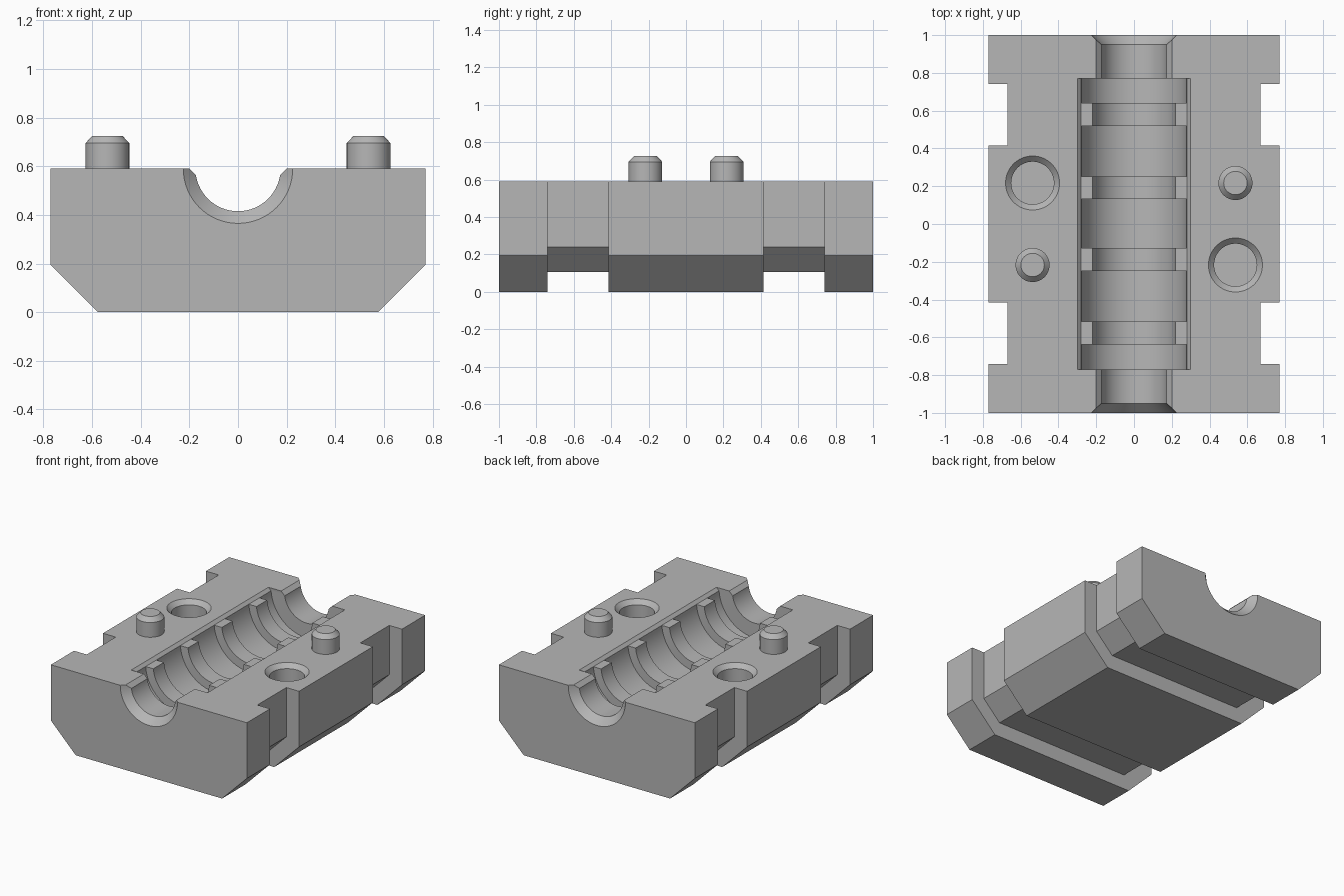
import bpy, bmesh, math
from mathutils import Matrix

cube = bpy.data.objects.get("Cube")
if cube:
    bpy.data.objects.remove(cube, do_unlink=True)

TOP = 0.59

grey = bpy.data.materials.new("plain grey")
grey.use_nodes = True
colour = (0.47, 0.47, 0.47, 1)
grey.diffuse_color = colour
grey.node_tree.nodes["Principled BSDF"].inputs["Base Color"].default_value = colour


def finish(name, bm):
    bmesh.ops.recalc_face_normals(bm, faces=bm.faces)
    mesh = bpy.data.meshes.new(name)
    bm.to_mesh(mesh)
    bm.free()
    mesh.materials.append(grey)
    obj = bpy.data.objects.new(name, mesh)
    bpy.context.collection.objects.link(obj)
    return obj


def prism(name, half, y0, y1):
    """Mirror half an x-z outline and extrude it along y."""
    outline = half + [(-x, z) for x, z in reversed(half)]
    bm = bmesh.new()
    face = bm.faces.new([bm.verts.new((x, y0, z)) for x, z in outline])
    out = bmesh.ops.extrude_face_region(bm, geom=[face])
    moved = [v for v in out["geom"] if isinstance(v, bmesh.types.BMVert)]
    bmesh.ops.translate(bm, verts=moved, vec=(0, y1 - y0, 0))
    return finish(name, bm)


def lathe(name, profile, matrix, sides=64):
    """Revolve (radius, height) points about the local z axis."""
    bm = bmesh.new()
    angles = [2 * math.pi * i / sides for i in range(sides)]
    rings = [[bm.verts.new((r * math.cos(a), r * math.sin(a), h)) for a in angles]
             for r, h in profile]
    for low, high in zip(rings, rings[1:]):
        for i in range(sides):
            j = (i + 1) % sides
            bm.faces.new((low[i], low[j], high[j], high[i]))
    bm.faces.new(rings[0])
    bm.faces.new(rings[-1])
    bm.transform(matrix)
    return finish(name, bm)


def cut(target, cutter):
    cutter.hide_render = True
    mod = target.modifiers.new("cut", 'BOOLEAN')
    mod.operation = 'DIFFERENCE'
    mod.solver = 'EXACT'
    mod.object = cutter
    bpy.context.view_layer.objects.active = target
    bpy.ops.object.modifier_apply(modifier=mod.name)
    bpy.data.objects.remove(cutter, do_unlink=True)


def smooth(obj):
    bpy.ops.object.select_all(action='DESELECT')
    obj.select_set(True)
    bpy.context.view_layer.objects.active = obj
    bpy.ops.object.shade_smooth_by_angle(angle=math.radians(30))


# Main block with chamfered lower edges
block = prism("mould_block", [(0.575, 0), (0.77, 0.195), (0.77, TOP)], -1, 1)

# Strap grooves around the sides and underside
groove = [(0.535, 0.105), (0.67, 0.24), (0.67, 0.8), (0.9, 0.8), (0.9, -0.1)]
for y0, y1 in ((-0.74, -0.415), (0.415, 0.74)):
    cut(block, prism("groove_cutter", groove, y0, y1))

# Ribbed half-round cavity with flared mouths
BORE, RIB, POCKET = 0.175, 0.22, 0.28
cavity = [(0.275, -1.05), (BORE, -0.95), (BORE, -0.77), (POCKET, -0.77)]
for y in (-0.577, -0.188, 0.192, 0.58):
    cavity += [(POCKET, y - 0.06), (RIB, y - 0.06), (RIB, y + 0.06), (POCKET, y + 0.06)]
cavity += [(POCKET, 0.77), (BORE, 0.77), (BORE, 0.95), (0.275, 1.05)]
along_y = Matrix.Translation((0, 0, TOP)) @ Matrix.Rotation(-math.pi / 2, 4, 'X')
cut(block, lathe("cavity_cutter", cavity, along_y))

# Bevelled upper rims of the bore and the pocket
cut(block, prism("bore_rim_cutter", [(0.17, 0.56), (0.24, 0.63)], -1.1, 1.1))
cut(block, prism("pocket_rim_cutter", [(0.28, 0.57), (0.34, 0.63)], -0.77, 0.77))

# Countersunk sockets and matching locating pins
socket = [(0.113, -0.17), (0.113, -0.03), (0.173, 0.03)]
pin = [(0.09, -0.02), (0.09, 0.105), (0.062, 0.135)]
for side, label in ((1, "left"), (-1, "right")):
    cut(block, lathe("socket_cutter", socket,
                     Matrix.Translation((-side * 0.537, side * 0.217, TOP))))
    smooth(lathe(label + "_locating_pin", pin,
                 Matrix.Translation((side * 0.537, side * 0.217, TOP))))
smooth(block)
